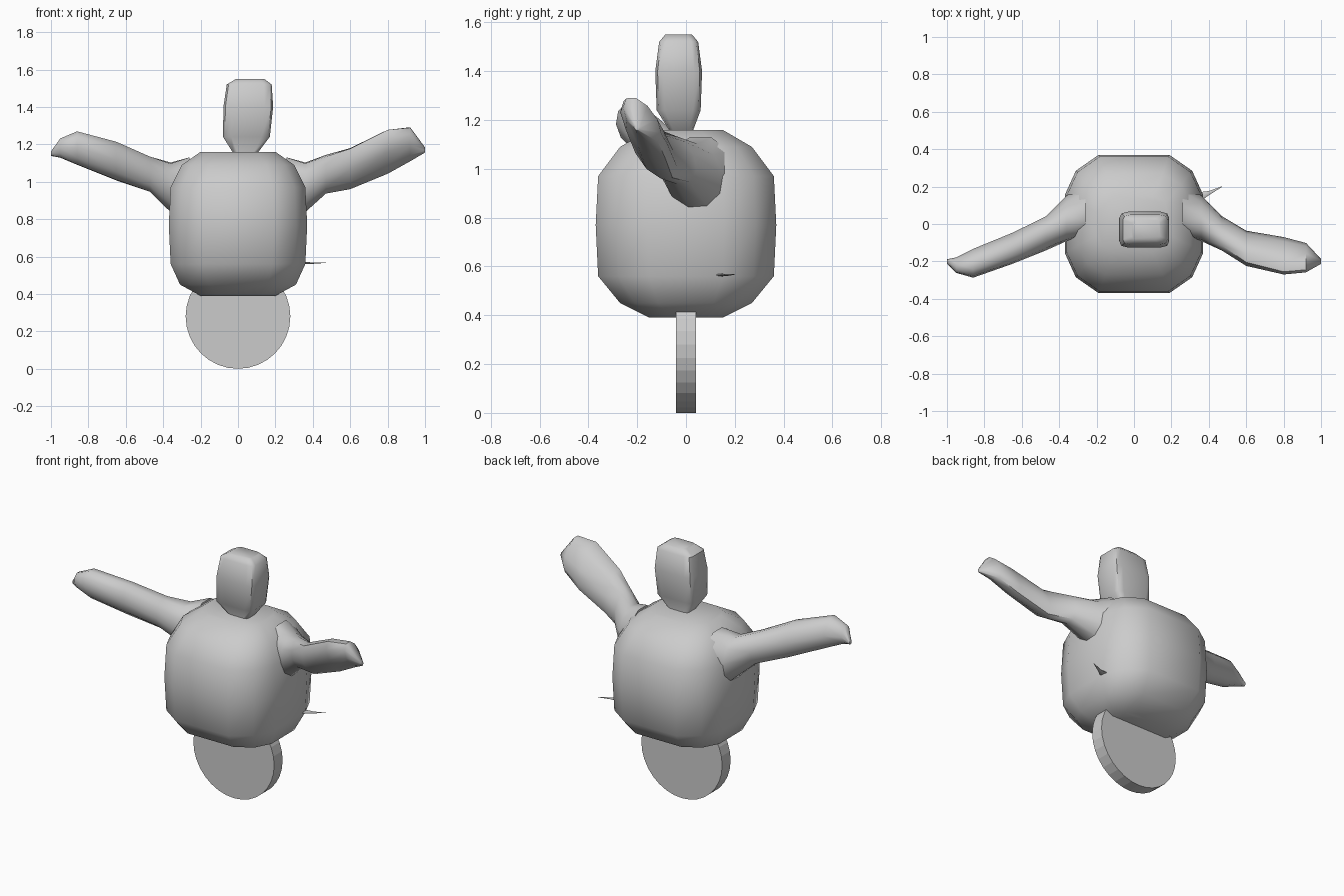
import bpy, bmesh, math
from mathutils import Vector

cube = bpy.data.objects.get("Cube")
if cube:
    bpy.data.objects.remove(cube, do_unlink=True)

grey = bpy.data.materials.new("plain_grey")
grey.use_nodes = True
colour = (0.6, 0.6, 0.6, 1)
grey.diffuse_color = colour
grey.node_tree.nodes["Principled BSDF"].inputs["Base Color"].default_value = colour


def finish(name, bm, angle):
    bmesh.ops.recalc_face_normals(bm, faces=bm.faces)
    mesh = bpy.data.meshes.new(name)
    bm.to_mesh(mesh)
    bm.free()
    mesh.materials.append(grey)
    obj = bpy.data.objects.new(name, mesh)
    bpy.context.collection.objects.link(obj)
    bpy.ops.object.select_all(action="DESELECT")
    obj.select_set(True)
    bpy.context.view_layer.objects.active = obj
    bpy.ops.object.shade_smooth_by_angle(angle=math.radians(angle))
    return obj


def loft(name, rings, angle=50):
    """Skin a list of equal-sized point rings and cap both ends."""
    bm = bmesh.new()
    loops = [[bm.verts.new(p) for p in ring] for ring in rings]
    n = len(loops[0])
    for a, b in zip(loops, loops[1:]):
        for i in range(n):
            j = (i + 1) % n
            bm.faces.new((a[i], a[j], b[j], b[i]))
    bm.faces.new(loops[0])
    bm.faces.new(loops[-1])
    return finish(name, bm, angle)


def soft_box_ring(z, hx, hy, cx=0, cy=0, corner=((1, .42), (.84, .77), (.51, 1))):
    """Horizontal rounded rectangle; corner lists one quarter outline."""
    pts = []
    for sx, sy in ((1, 1), (-1, 1), (-1, -1), (1, -1)):
        quarter = corner if sx * sy > 0 else corner[::-1]
        pts += [Vector((cx + sx * u * hx, cy + sy * v * hy, z)) for u, v in quarter]
    return pts


def arm_ring(x, y, z, long, wide, tilt):
    """Tilted oval standing across the x axis."""
    t = math.radians(tilt)
    pts = []
    for i in range(10):
        a = math.tau * i / 10
        u, v = long * math.cos(a), wide * math.sin(a)
        pts.append(Vector((x, y - u * math.sin(t) + v * math.cos(t),
                           z + u * math.cos(t) + v * math.sin(t))))
    return pts


# Rounded body
body_profile = [(.39, .2, .15), (.45, .31, .27), (.56, .36, .36), (.77, .37, .37),
                (.97, .36, .36), (1.09, .3, .27), (1.16, .2, .15)]
loft("body", [soft_box_ring(*p) for p in body_profile])

# Head on a pinched neck, slightly to the left
squarer = ((1, .65), (.92, .9), (.65, 1))
head_profile = [(1.12, .08, .06, .04, -.02), (1.16, .07, .05, .04, -.02),
                (1.24, .125, .09, .045, -.03), (1.4, .133, .096, .055, -.03),
                (1.52, .12, .08, .06, -.03), (1.55, .075, .055, .065, -.03)]
loft("head", [soft_box_ring(*p, corner=squarer) for p in head_profile])

# Raised arms, each swept forward and up
left_arm = [(.26, .07, .98, .16, .14, 20), (.36, .03, .97, .14, .12, 25),
            (.47, -.05, 1.04, .115, .08, 35), (.6, -.13, 1.07, .13, .07, 35),
            (.8, -.17, 1.16, .145, .065, 36), (.92, -.18, 1.2, .11, .055, 36),
            (1, -.2, 1.17, .015, .012, 36)]
right_arm = [(-.26, .07, .98, .16, .14, 20), (-.36, .03, .97, .14, .12, 25),
             (-.47, -.05, 1.04, .1, .09, 20), (-.65, -.13, 1.11, .11, .08, 20),
             (-.86, -.21, 1.18, .095, .075, 20), (-.95, -.22, 1.18, .055, .04, 20),
             (-1, -.2, 1.15, .012, .012, 0)]
loft("left_arm", [arm_ring(*p) for p in left_arm])
loft("right_arm", [arm_ring(*p) for p in right_arm])

# Thin barb on the left flank
loft("side_barb", [arm_ring(.34, .14, .565, .006, .03, 0),
                   arm_ring(.4, .165, .565, .004, .012, 0),
                   arm_ring(.47, .2, .567, .001, .002, 0)])

# Wheel below the body
rim = [Vector((.28 * math.cos(math.tau * i / 32), 0, .28 * math.sin(math.tau * i / 32)))
       for i in range(32)]
loft("wheel", [[p + Vector((0, y, .28)) for p in rim] for y in (-.042, .042)], angle=8)
